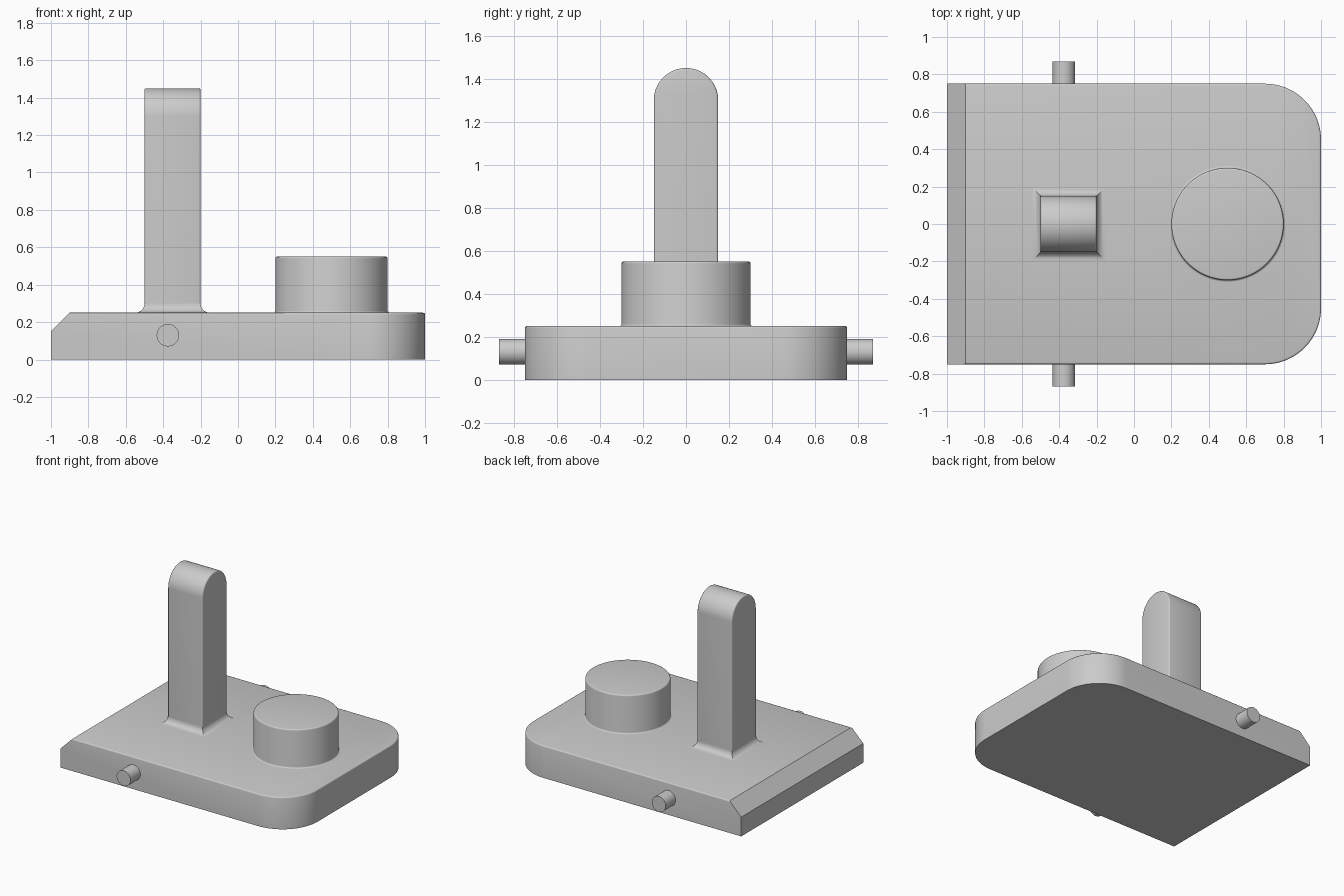
import bpy, bmesh
from math import sin, cos, pi, radians
from mathutils import Vector

cube = bpy.data.objects.get("Cube")
if cube:
    bpy.data.objects.remove(cube, do_unlink=True)

grey = bpy.data.materials.new("plain grey")
grey.use_nodes = True
COLOUR = (0.6, 0.6, 0.6, 1)
grey.diffuse_color = COLOUR
grey.node_tree.nodes["Principled BSDF"].inputs["Base Color"].default_value = COLOUR


def finish(bm, name):
    """Turn a bmesh into a shaded, coloured object."""
    bmesh.ops.recalc_face_normals(bm, faces=bm.faces)
    mesh = bpy.data.meshes.new(name)
    bm.to_mesh(mesh)
    bm.free()
    mesh.materials.append(grey)
    ob = bpy.data.objects.new(name, mesh)
    bpy.context.collection.objects.link(ob)
    bpy.ops.object.select_all(action='DESELECT')
    ob.select_set(True)
    bpy.context.view_layer.objects.active = ob
    bpy.ops.object.shade_smooth_by_angle(angle=radians(35))
    return ob


def arc(cx, cy, r, start, end, n=24):
    angles = [radians(start + (end - start) * i / n) for i in range(n + 1)]
    return [(cx + r * cos(a), cy + r * sin(a)) for a in angles]


def prism(points, offset):
    """Extrude a closed outline into a solid."""
    bm = bmesh.new()
    face = bm.faces.new([bm.verts.new(p) for p in points])
    out = bmesh.ops.extrude_face_region(bm, geom=[face], use_keep_orig=True)
    moved = [v for v in out["geom"] if isinstance(v, bmesh.types.BMVert)]
    bmesh.ops.translate(bm, verts=moved, vec=offset)
    return bm


def soften(bm, edges, size):
    bmesh.ops.bevel(bm, geom=edges, offset=size, segments=3, profile=0.5,
                    affect='EDGES', clamp_overlap=True)


def loft(rings, name):
    """Skin a stack of closed rings and cap both ends."""
    bm = bmesh.new()
    rows = [[bm.verts.new(p) for p in ring] for ring in rings]
    n = len(rows[0])
    for a, b in zip(rows, rows[1:]):
        for i in range(n):
            j = (i + 1) % n
            bm.faces.new((a[i], a[j], b[j], b[i]))
    bm.faces.new(rows[0])
    bm.faces.new(rows[-1])
    return finish(bm, name)


# Base slab: two rounded corners, softened rim, chamfered end
outline = [(-1, -0.75)] + arc(0.7, -0.45, 0.3, -90, 0) + arc(0.7, 0.45, 0.3, 0, 90) + [(-1, 0.75)]
bm = prism([(x, y, 0) for x, y in outline], (0, 0, 0.25))
rim = [e for e in bm.edges if all(v.co.z > 0.2 for v in e.verts)
       and any(v.co.x > -0.9 for v in e.verts)]
soften(bm, rim, 0.01)
bmesh.ops.bisect_plane(bm, geom=bm.verts[:] + bm.edges[:] + bm.faces[:],
                       plane_co=(-0.9, 0, 0.25), plane_no=(-1, 0, 1), clear_outer=True)
bmesh.ops.holes_fill(bm, edges=[e for e in bm.edges if e.is_boundary])
finish(bm, "base")

# Upright post with an arched top and softened side edges
PX, HALF = -0.35, 0.15
arch = [(-HALF, 0.25), (HALF, 0.25)] + arc(0, 1.3, HALF, 0, 180, 32)
bm = prism([(PX - HALF, y, z) for y, z in arch], (2 * HALF, 0, 0))
sides = [e for e in bm.edges if abs(e.verts[0].co.x - e.verts[1].co.x) < 0.001
         and max(v.co.z for v in e.verts) > 0.26]
soften(bm, sides, 0.01)
finish(bm, "post")

# Concave flare where the post meets the base, with mitred corners
rings = []
for r, z in arc(HALF + 0.05, 0.3, 0.05, 270, 180, 8):
    rings.append([(PX + sx * r, sy * r, z) for sx, sy in ((-1, -1), (1, -1), (1, 1), (-1, 1))])
loft(rings, "post_flare")

# Round knob with a small foot fillet and a softened rim
profile = arc(0.31, 0.26, 0.01, 270, 180, 4) + arc(0.29, 0.54, 0.01, 0, 90, 4)
turn = [2 * pi * i / 96 for i in range(96)]
loft([[(0.5 + r * cos(a), r * sin(a), z) for a in turn] for r, z in profile], "knob")

# Side pins
for side, name in ((1, "back_pin"), (-1, "front_pin")):
    circle = arc(-0.375, 0.13, 0.06, 0, 360, 40)[:-1]
    bm = prism([(x, side * 0.73, z) for x, z in circle], Vector((0, side * 0.14, 0)))
    finish(bm, name)
